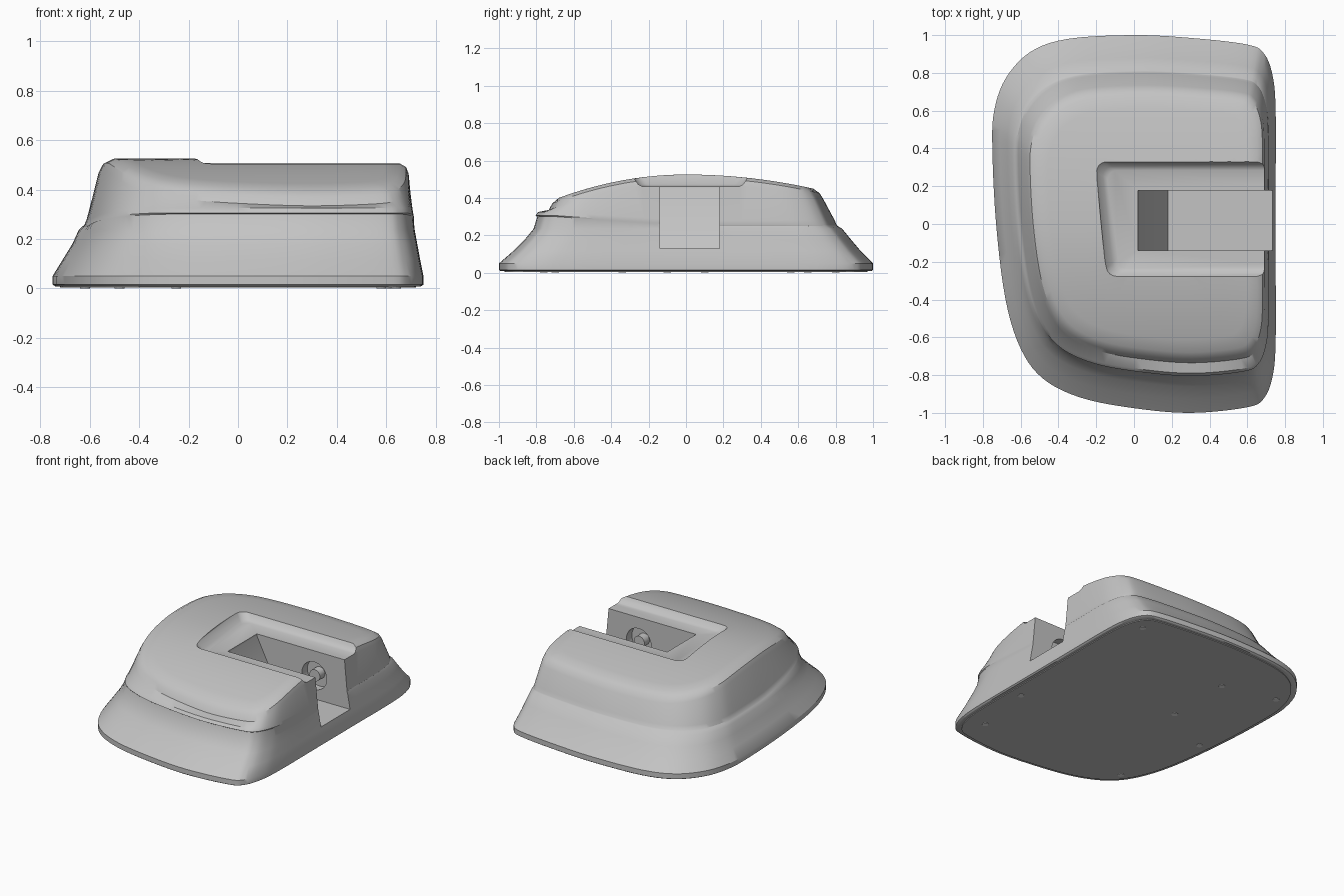
import bpy, bmesh, math
from mathutils import Vector

cube = bpy.data.objects.get("Cube")
if cube:
    bpy.data.objects.remove(cube, do_unlink=True)


def material(name, value):
    m = bpy.data.materials.new(name)
    m.use_nodes = True
    colour = (value, value, value, 1)
    m.diffuse_color = colour
    m.node_tree.nodes["Principled BSDF"].inputs["Base Color"].default_value = colour
    return m


grey = material("light grey", 0.55)


def make(name, bm, mat=grey):
    bmesh.ops.recalc_face_normals(bm, faces=bm.faces)
    mesh = bpy.data.meshes.new(name)
    bm.to_mesh(mesh)
    bm.free()
    mesh.materials.append(mat)
    ob = bpy.data.objects.new(name, mesh)
    bpy.context.collection.objects.link(ob)
    return ob


def loft(name, rings, mat=grey):
    bm = bmesh.new()
    loops = [[bm.verts.new(p) for p in ring] for ring in rings]
    n = len(loops[0])
    for a, b in zip(loops, loops[1:]):
        for i in range(n):
            j = (i + 1) % n
            bm.faces.new((a[i], a[j], b[j], b[i]))
    bm.faces.new(loops[0][::-1])
    bm.faces.new(loops[-1])
    return make(name, bm, mat)


def smooth(ob, angle=32):
    bpy.ops.object.select_all(action='DESELECT')
    bpy.context.view_layer.objects.active = ob
    ob.select_set(True)
    bpy.ops.object.shade_smooth_by_angle(angle=math.radians(angle))


def cut(ob, cutter):
    mod = ob.modifiers.new("cut", 'BOOLEAN')
    mod.operation = 'DIFFERENCE'
    mod.solver = 'EXACT'
    mod.object = cutter
    bpy.context.view_layer.objects.active = ob
    bpy.ops.object.modifier_apply(modifier=mod.name)
    bpy.data.objects.remove(cutter, do_unlink=True)


def cylinder_y(name, x, y, z, radius, depth, mat=grey):
    def circle(yy):
        return [(x + radius * math.cos(k * math.tau / 32), yy,
                 z + radius * math.sin(k * math.tau / 32)) for k in range(32)]
    return loft(name, [circle(y - depth / 2), circle(y + depth / 2)], mat)


# Plan outline: straight right side, rounded left side, smoothed between points
plan = [(.75, -.62), (.735, -.8), (.69, -.92), (.6, -.97), (.3, -1), (0, -.975),
        (-.28, -.92), (-.48, -.82), (-.6, -.66), (-.68, -.4), (-.73, 0), (-.75, .4),
        (-.74, .6), (-.68, .77), (-.55, .91), (-.35, .98), (0, 1), (.3, .985),
        (.6, .95), (.69, .9), (.735, .78), (.75, .6), (.75, .2), (.75, -.2)]


def spline(points, steps):
    out, n = [], len(points)
    for i in range(n):
        a, b, c, d = (Vector(points[(i + k) % n]) for k in (-1, 0, 1, 2))
        for s in range(steps):
            t = s / steps
            out.append(b + (c - a) * t / 2 + (a * 2 - b * 5 + c * 4 - d) * t * t / 2
                       + (b * 3 - a - c * 3 + d) * t ** 3 / 2)
    return out


outline = spline(plan, 5)


def dome(y):
    return .525 - (.27 if y < 0 else .163) * y * y


def ring(x0, x1, y0, y1, height):
    points = []
    for p in outline:
        u, v = p.x / 1.5 + .5, p.y / 2 + .5
        x, y = x0 + (x1 - x0) * u, y0 + (y1 - y0) * v
        points.append((x, y, height(y)))
    return points


def level(z, lift=0):
    # Height that rises towards the front
    return lambda y: z + lift * min(1, max(0, -y / .7))


# Body: skirt, shoulder step, upper shell and domed top
rings = [ring(-.74, .74, -.99, .99, level(.008)),
         ring(-.75, .75, -1, 1, level(.015)),
         ring(-.75, .75, -1, 1, level(.05)),
         ring(-.71, .737, -.925, .935, level(.115)),
         ring(-.67, .725, -.86, .88, level(.18)),
         ring(-.645, .715, -.815, .835, level(.235)),
         ring(-.63, .71, -.795, .81, level(.25, .05)),
         ring(-.622, .712, -.805, .805, level(.256, .05)),
         ring(-.612, .708, -.79, .795, level(.28, .045)),
         ring(-.565, .69, -.735, .735, lambda y: dome(y) - .045),
         ring(-.55, .68, -.715, .715, lambda y: dome(y) - .017),
         ring(-.515, .652, -.68, .68, dome)]
for k in (.9, .75, .6, .45, .3, .15, .03):
    rings.append(ring(.07 - .585 * k, .07 + .582 * k, -.68 * k, .68 * k, dome))
body = loft("body", rings)

# Shallow recess in the top, open to the right side
def recess_ring(x, y0, y1, z):
    r = .05
    pts = [(.95, y0, z), (.95, y1, z)]
    for cx, cy, start in ((x, y1 - r, 90), (x + .05, y0 + r, 180)):
        for k in range(7):
            a = math.radians(start + 15 * k)
            pts.append((cx + r + r * math.cos(a), cy + r * math.sin(a), z))
    return pts


cut(body, loft("recess_cutter", [recess_ring(-.14, -.235, .285, .462),
                                 recess_ring(-.165, -.255, .305, .472),
                                 recess_ring(-.20, -.285, .335, .515),
                                 recess_ring(-.21, -.295, .345, .6)]))

# Deep slot with a sloping inner end
section = [(.18, .13), (.95, .13), (.95, .7), (.02, .7), (.02, .45)]
cut(body, loft("slot_cutter", [[(x, y, z) for x, z in section] for y in (-.14, .178)]))

# Round pocket in each slot wall, with a hub inside
for side, y in (("front", -.14), ("back", .178)):
    out = -1 if y < 0 else 1
    cut(body, cylinder_y("pocket_cutter", .46, y, .29, .095, .12))
    smooth(cylinder_y(side + "_hub", .46, y + out * .035, .29, .04, .06))
smooth(body)

# Base plate and its small fixings
loft("base_plate", [ring(-.72, .72, -.97, .97, level(z)) for z in (.003, .02)])
steel = material("pale steel", 0.8)
for x, y in ((.6, .8), (-.62, .65), (.64, -.34), (.58, -.76),
             (-.48, -.7), (-.62, -.1), (-.25, .1), (-.25, .56)):
    bm = bmesh.new()
    bmesh.ops.create_cone(bm, cap_ends=True, segments=12, radius1=.02, radius2=.02, depth=.008)
    bmesh.ops.translate(bm, verts=bm.verts, vec=(x, y, .004))
    make("base_screw", bm, steel)
